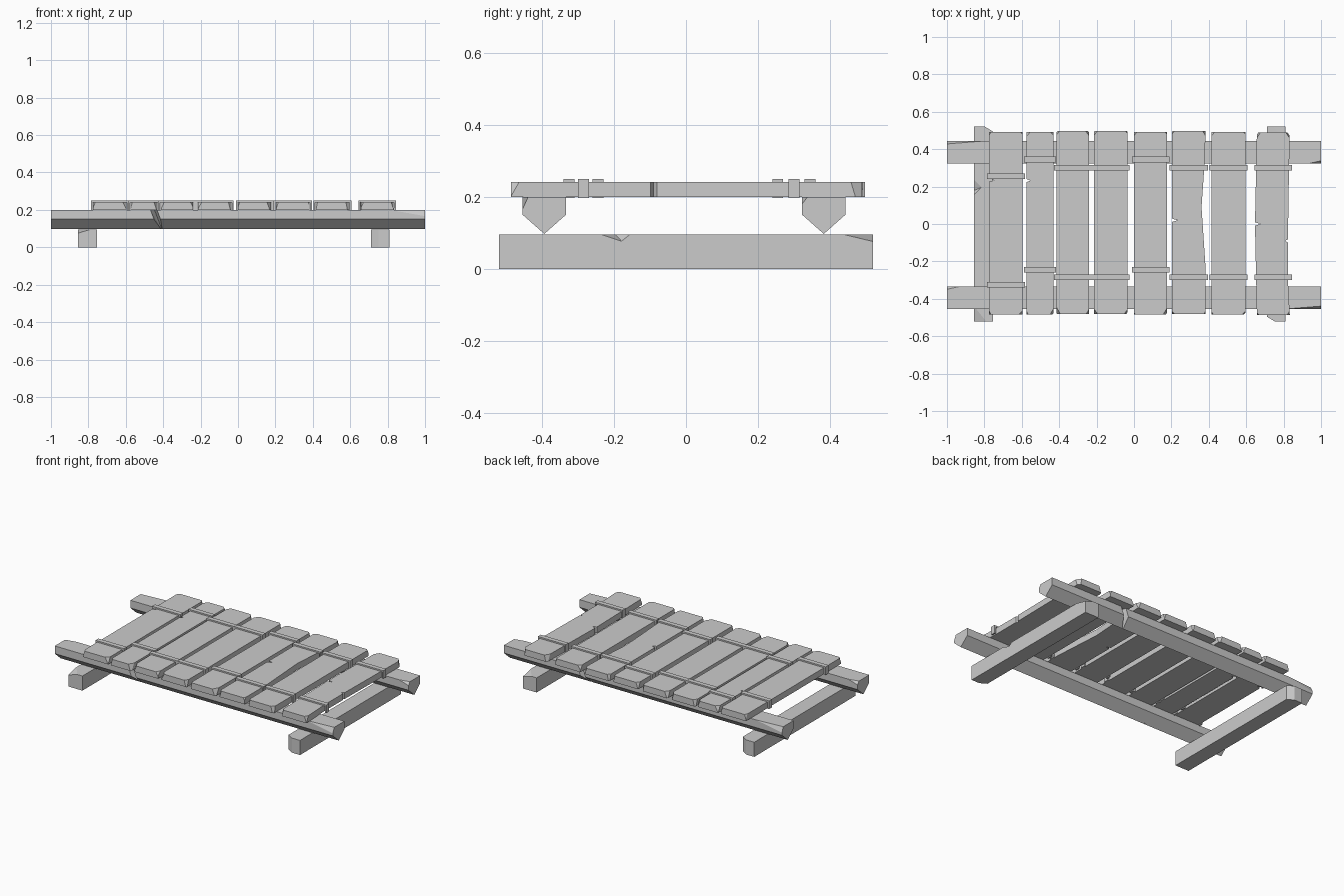
import bpy, bmesh, math, random
from mathutils import Vector, Matrix

if "Cube" in bpy.data.objects:
    bpy.data.objects.remove(bpy.data.objects["Cube"])

random.seed(4)


def finish(name, bm, matrix=Matrix()):
    bmesh.ops.recalc_face_normals(bm, faces=bm.faces)
    me = bpy.data.meshes.new(name)
    bm.to_mesh(me)
    bm.free()
    ob = bpy.data.objects.new(name, me)
    ob.matrix_world = matrix
    bpy.context.collection.objects.link(ob)
    return ob


def prism(points, vec):
    """Closed prism from a planar outline swept along vec."""
    bm = bmesh.new()
    f = bm.faces.new([bm.verts.new(p) for p in points])
    r = bmesh.ops.extrude_face_region(bm, geom=[f])
    bmesh.ops.translate(bm, vec=vec, verts=[v for v in r["geom"] if isinstance(v, bmesh.types.BMVert)])
    if f not in bm.faces[:]:
        bm.faces.new([bm.verts[i] for i in range(len(points))])
    bmesh.ops.recalc_face_normals(bm, faces=bm.faces)
    return bm


def chip(bm, co, no):
    """Slice off everything beyond a plane and close the cut."""
    r = bmesh.ops.bisect_plane(bm, geom=bm.verts[:] + bm.edges[:] + bm.faces[:],
                               plane_co=co, plane_no=no, clear_outer=True)
    edges = [e for e in r["geom_cut"] if isinstance(e, bmesh.types.BMEdge)]
    if edges:
        bmesh.ops.holes_fill(bm, edges=edges)


def box(x0, x1, y0, y1, z0, z1):
    return prism([(x0, y0, z0), (x1, y0, z0), (x1, y1, z0), (x0, y1, z0)], (0, 0, z1 - z0))


def carve(ob, points, matrix):
    """Cut a convex wedge out of a part."""
    bm = bmesh.new()
    for p in points:
        bm.verts.new(p)
    bmesh.ops.convex_hull(bm, input=bm.verts[:])
    cutter = finish("notch_cutter", bm, matrix)
    cutter.hide_render = True
    cutter.hide_viewport = True
    mod = ob.modifiers.new("notch", "BOOLEAN")
    mod.operation = "DIFFERENCE"
    mod.solver = "EXACT"
    mod.object = cutter


def place(x, y, turned):
    return Matrix.Translation((x, y, 0)) @ Matrix.Rotation(math.pi if turned else 0, 4, "Z")


# Long rails: five-sided profile, the back one is the front one turned round
for name, y, turned in (("front_rail", -0.394, False), ("back_rail", 0.383, True)):
    m = place(0, y, turned)
    bm = prism([(-1, -.06, .2), (-1, .06, .2), (-1, .06, .15), (-1, 0, .097), (-1, -.06, .15)], (2, 0, 0))
    chip(bm, (1, -.045, .2), (.08, -1, .45))
    chip(bm, (-1, .045, .2), (-.2, .9, .7))
    rail = finish(name, bm, m)
    carve(rail, [(-.475, -.07, .21), (-.435, -.07, .21), (-.45, -.03, .21),
                 (-.43, -.07, .09), (-.39, -.07, .09), (-.405, .012, .09)], m)

# Cross beams under the rails
for name, x, turned in (("right_cross_beam", .76, False), ("left_cross_beam", -.805, True)):
    m = place(x, 0, turned)
    bm = box(-.05, .05, -.52, .52, 0, .095)
    chip(bm, (.05, .44, .095), (.3, .24, 1))
    chip(bm, (-.05, -.495, .05), (-.6, -1, 0))
    beam = finish(name, bm, m)
    carve(beam, [(.06, -.26, .1), (.06, -.175, .072), (.06, -.14, .1), (.0, -.2, .1)], m)

# Planks: x range, y range, strap y positions, nicks on left / right edge as (y, depth)
planks = [
    (-.775, -.595, -.485, .492, (.255, -.325), [(.235, .03)], []),
    (-.575, -.43, -.485, .492, (.345, -.245), [(.232, .02)], []),
    (-.415, -.24, -.48, .498, (.30, -.285), [], []),
    (-.215, -.035, -.48, .498, (.30, -.285), [], []),
    (0, .177, -.485, .492, (.345, -.245), [], []),
    (.203, .383, -.48, .498, (.30, -.285), [(.02, .03)], [(.09, .022)]),
    (.415, .595, -.485, .492, (.30, -.285), [], []),
    (.657, .833, -.487, .49, (.30, -.285), [(0, .03)], [(-.09, .015)]),
]
for i, (x0, x1, y0, y1, straps, left, right) in enumerate(planks, 1):
    bow = -.01 if i == 8 else 0
    pts = [(x0, y0), (x1, y0)]
    if i == 6:  # long splintered edge
        pts += [(x1, -.24), (x1 - .022, .09), (x1 - .006, .32)]
    else:
        if bow:
            pts += [(x1 + bow, -.3)]
        for y, d in right:
            pts += [(x1 + bow, y - .009), (x1 + bow - d, y), (x1 + bow, y + .009)]
        if bow:
            pts += [(x1 + bow / 2, .25)]
    pts += [(x1, y1), (x0, y1)]
    if bow:
        pts += [(x0 + bow / 2, .25)]
    for y, d in left:
        pts += [(x0 + bow, y + .009), (x0 + bow + d, y), (x0 + bow, y - .009)]
    if bow:
        pts += [(x0 + bow / 2, -.25)]
    bm = prism([(x, y, .2) for x, y in pts], (0, 0, .041))
    # worn top corners
    for x, sx in ((x0, -1), (x1, 1)):
        for y, sy in ((y0, -1), (y1, 1)):
            d = random.uniform(.008, .022)
            chip(bm, (x - sx * d, y, .241), (sx, sy * random.uniform(.5, 1), random.uniform(.2, .6)))
    finish(f"plank_{i}", bm)

    # Straps bent over the plank and down both sides
    for j, y in enumerate(straps, 1):
        a, b = x0 - .012, x1 + .012
        prof = [(a, .197), (a, .25), (b, .25), (b, .197), (b - .01, .197),
                (b - .01, .24), (a + .01, .24), (a + .01, .197)]
        bm = prism([(x, y - .015, z) for x, z in prof], (0, .03, 0))
        finish(f"strap_{i}_{j}", bm)
